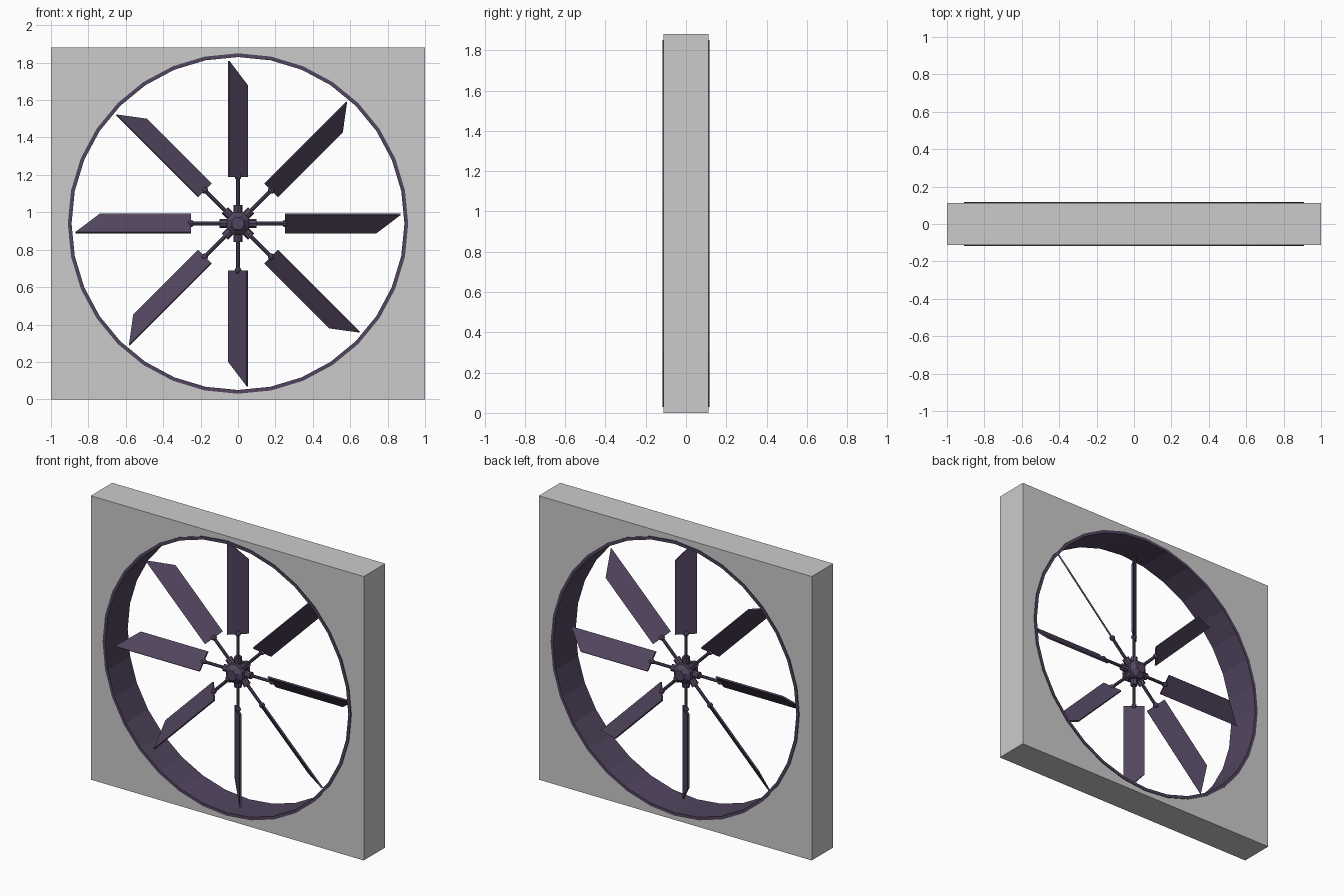
import bpy, bmesh
from math import sin, cos, tau, radians, pi
from mathutils import Matrix, Vector

if "Cube" in bpy.data.objects:
    bpy.data.objects.remove(bpy.data.objects["Cube"])

CZ = 0.94          # height of the fan axis
BLADES = 8
dark = bpy.data.materials.new("dark_violet")
dark.diffuse_color = (0.085, 0.06, 0.115, 1)
dark.use_nodes = True
dark.node_tree.nodes["Principled BSDF"].inputs["Base Color"].default_value = dark.diffuse_color


def finish(name, bm, mat=None):
    bmesh.ops.recalc_face_normals(bm, faces=bm.faces)
    me = bpy.data.meshes.new(name)
    bm.to_mesh(me)
    bm.free()
    ob = bpy.data.objects.new(name, me)
    bpy.context.collection.objects.link(ob)
    if mat:
        me.materials.append(mat)
    return ob


def lathe(name, profile, n, mat=None, closed=False, phase=0.0):
    """Spin (radius, y) points around the fan axis."""
    bm = bmesh.new()
    rings = [[bm.verts.new((r * cos(tau * i / n + phase), y, CZ + r * sin(tau * i / n + phase)))
              for i in range(n)] for r, y in profile]
    pairs = list(zip(rings, rings[1:]))
    if closed:
        pairs.append((rings[-1], rings[0]))
    else:
        bm.faces.new(rings[0])
        bm.faces.new(rings[-1])
    for a, b in pairs:
        for i in range(n):
            j = (i + 1) % n
            bm.faces.new((a[i], a[j], b[j], b[i]))
    return finish(name, bm, mat)


def spoke_matrix(k):
    return Matrix.Translation((0, 0, CZ)) @ Matrix.Rotation(tau * k / BLADES, 4, 'Y')


def radial_cylinder(name, k, r, z0, z1, n):
    bm = bmesh.new()
    bmesh.ops.create_cone(bm, cap_ends=True, segments=n, radius1=r, radius2=r, depth=z1 - z0,
                          matrix=Matrix.Translation((0, 0, (z0 + z1) / 2)))
    bm.transform(spoke_matrix(k))
    return finish(name, bm, dark)


# Square housing with a round opening: square outline bridged to the hole
bm = bmesh.new()
N, D, R = 32, 0.112, 0.9
layers = []
for y in (-D, D):
    sq = [bm.verts.new((x, y, z)) for x, z in ((1, 1.88), (-1, 1.88), (-1, 0), (1, 0))]
    hole = [bm.verts.new((R * cos(tau * i / N), y, CZ + R * sin(tau * i / N))) for i in range(N)]
    for q in range(4):
        c, nxt, mid = sq[q], sq[(q + 1) % 4], (q + 1) * N // 4
        for i in range(q * N // 4, mid):
            bm.faces.new((c, hole[i], hole[(i + 1) % N]))
        bm.faces.new((c, hole[mid % N], nxt))
    layers.append((sq, hole))
for a, b in zip(*layers):
    for i in range(len(a)):
        j = (i + 1) % len(a)
        bm.faces.new((a[i], a[j], b[j], b[i]))
finish("housing", bm)

# Thin duct ring lining the opening
lathe("duct_ring", [(0.91, -0.117), (0.89, -0.117), (0.89, 0.117), (0.91, 0.117)], 32, dark, closed=True)

# Hub with stepped caps
lathe("hub", [(0.035, -0.07), (0.042, -0.06), (0.065, -0.04),
              (0.065, 0.04), (0.042, 0.06), (0.035, 0.07)], 8, dark, phase=pi / 8)

# Spokes and pitched blades
for k in range(BLADES):
    radial_cylinder(f"socket_{k}", k, 0.023, 0.03, 0.10, 8)
    radial_cylinder(f"rod_{k}", k, 0.01, 0.08, 0.26, 8)

    bm = bmesh.new()
    bmesh.ops.create_uvsphere(bm, u_segments=8, v_segments=6, radius=0.018,
                              matrix=Matrix.Translation((0, 0, 0.25)))
    bm.transform(spoke_matrix(k))
    finish(f"joint_{k}", bm, dark)

    bm = bmesh.new()
    w, t = 0.066, 0.005
    outline = [(-w, 0.25), (w, 0.25), (w, 0.74), (-w, 0.87)]
    face = bm.faces.new([bm.verts.new((x, -t, z)) for x, z in outline])
    ext = bmesh.ops.extrude_face_region(bm, geom=[face])
    bmesh.ops.translate(bm, vec=Vector((0, 2 * t, 0)),
                        verts=[v for v in ext["geom"] if isinstance(v, bmesh.types.BMVert)])
    bm.transform(spoke_matrix(k) @ Matrix.Rotation(radians(42), 4, 'Z'))
    finish(f"blade_{k}", bm, dark)
